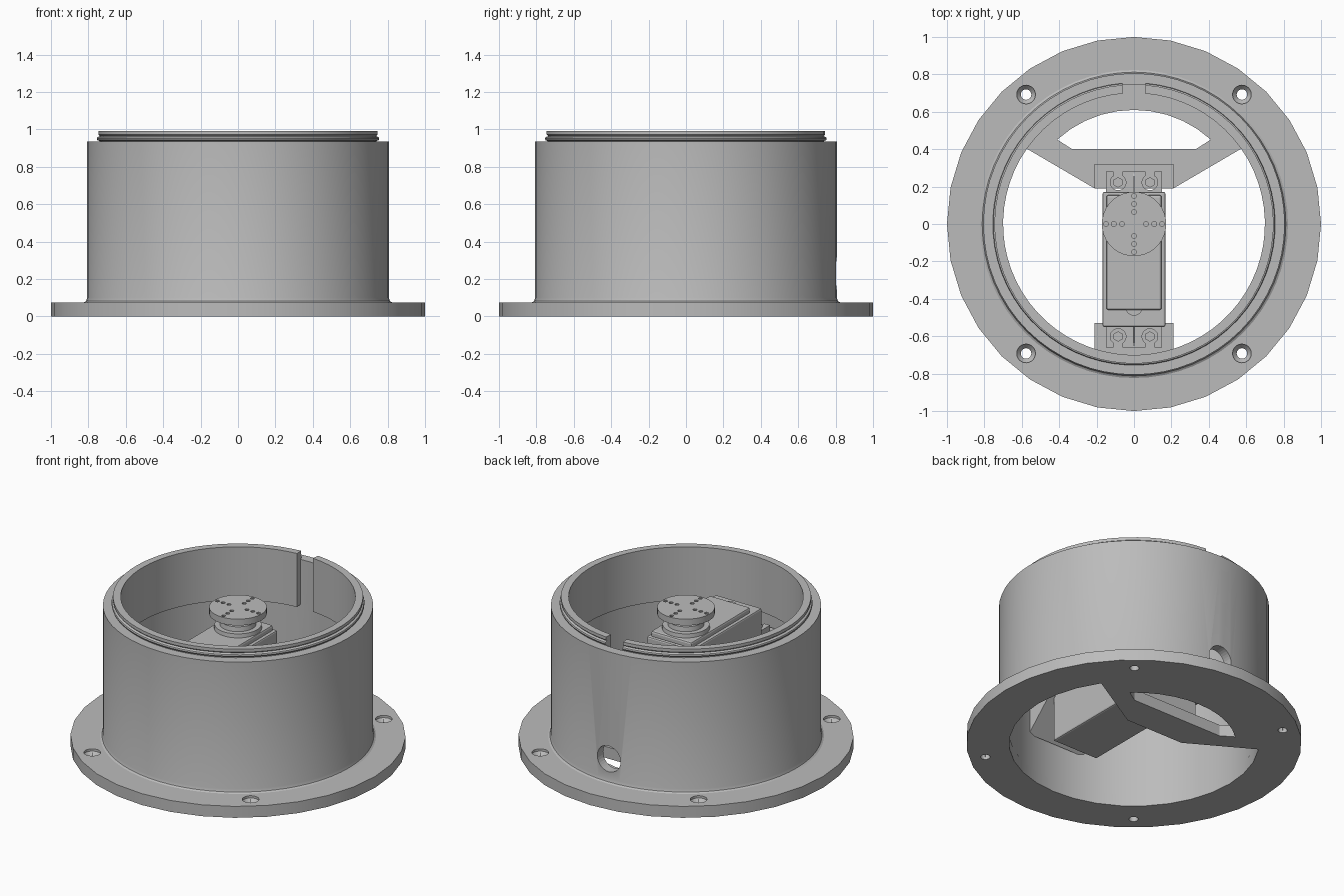
import bpy, bmesh
from math import sin, cos, pi, radians, asin
from mathutils import Matrix, Vector

if "Cube" in bpy.data.objects:
    bpy.data.objects.remove(bpy.data.objects["Cube"])

grey = bpy.data.materials.new("plain_grey")
grey.use_nodes = True
GREY = (0.5, 0.5, 0.5, 1)
grey.diffuse_color = GREY
grey.node_tree.nodes["Principled BSDF"].inputs["Base Color"].default_value = GREY


def finish(bm, name):
    bmesh.ops.recalc_face_normals(bm, faces=bm.faces)
    me = bpy.data.meshes.new(name)
    bm.to_mesh(me)
    bm.free()
    me.materials.append(grey)
    ob = bpy.data.objects.new(name, me)
    bpy.context.collection.objects.link(ob)
    return ob


def lathe(name, profile, steps, start=0.0, sweep=2 * pi, at=(0, 0)):
    """Revolve a closed (radius, z) profile round a vertical axis."""
    bm = bmesh.new()
    full = sweep > 2 * pi - 0.001
    rings = []
    for i in range(steps if full else steps + 1):
        a = start + sweep * i / steps
        rings.append([bm.verts.new((at[0] + r * cos(a), at[1] + r * sin(a), z))
                      for r, z in profile])
    n = len(profile)
    for i in range(steps):
        p, q = rings[i], rings[(i + 1) % len(rings)]
        for j in range(n):
            k = (j + 1) % n
            bm.faces.new((p[j], q[j], q[k], p[k]))
    if not full:
        bm.faces.new(rings[0])
        bm.faces.new(rings[-1])
    return finish(bm, name)


def prism(name, outline, low, high, axis="Z"):
    """Extrude an outline along z, or a (y, z) outline along x."""
    bm = bmesh.new()
    place = (lambda u, v, h: (u, v, h)) if axis == "Z" else (lambda u, v, h: (h, u, v))
    face = bm.faces.new([bm.verts.new(place(u, v, low)) for u, v in outline])
    new = bmesh.ops.extrude_face_region(bm, geom=[face])["geom"]
    shift = Vector(place(0, 0, high - low))
    bmesh.ops.translate(bm, vec=shift, verts=[v for v in new if isinstance(v, bmesh.types.BMVert)])
    return finish(bm, name)


def box(name, x, y, z, bevel=0.0):
    ob = prism(name, [(x[0], y[0]), (x[1], y[0]), (x[1], y[1]), (x[0], y[1])], z[0], z[1])
    if bevel:
        mod = ob.modifiers.new("bevel", "BEVEL")
        mod.width, mod.segments = bevel, 2
    return ob


def disc(name, at, r1, r2, z, steps=24, turn=None):
    bm = bmesh.new()
    bmesh.ops.create_cone(bm, cap_ends=True, segments=steps, radius1=r1, radius2=r2, depth=z[1] - z[0])
    if turn:
        bmesh.ops.transform(bm, matrix=turn, verts=bm.verts)
    bmesh.ops.translate(bm, vec=(at[0], at[1], (z[0] + z[1]) / 2), verts=bm.verts)
    return finish(bm, name)


def cut(target, cutters):
    for c in cutters:
        mod = target.modifiers.new("cut", "BOOLEAN")
        mod.operation, mod.solver, mod.object = "DIFFERENCE", "EXACT", c
        c.hide_render = True
        c.hide_set(True)


def arc(r, a, b, n):
    return [(r * cos(radians(a + (b - a) * i / n)), r * sin(radians(a + (b - a) * i / n)))
            for i in range(n + 1)]


# Mounting flange with four countersunk screw holes
flange = lathe("flange", [(0.745, 0), (1, 0), (1, 0.075), (0.745, 0.075)], 32)
holes = []
for sx in (-1, 1):
    for sy in (-1, 1):
        p = (sx * 0.577, sy * 0.692)
        holes.append(lathe("screw_hole_cutter", [(0.001, -0.02), (0.028, -0.02), (0.028, 0.035),
                                                 (0.05, 0.06), (0.05, 0.1), (0.001, 0.1)], 24, at=p))
cut(flange, holes)

# Outer drum with a fillet at its foot and a cable hole at the back
drum = lathe("drum_wall", [(0.745, 0.02), (0.8, 0.02), (0.825, 0.074), (0.812, 0.082), (0.806, 0.1),
                           (0.806, 0.935), (0.745, 0.935)], 64)
cable = disc("cable_hole_cutter", (0, 0.78), 0.085, 0.085, (0.08, 0.38), 32,
             Matrix.Rotation(pi / 2, 4, "X"))
cut(drum, [cable])

# Split collar with a snap bead, open at the back
gap = asin(0.06 / 0.72)
collar = lathe("split_collar", [(0.70, 0.64), (0.741, 0.64), (0.741, 0.938), (0.752, 0.942), (0.755, 0.95),
                                (0.752, 0.958), (0.738, 0.964), (0.746, 0.972), (0.746, 0.992), (0.70, 0.992)],
               63, pi / 2 + gap, 2 * pi - 2 * gap)

# Floor bridge across the back, with a window
bridge = prism("floor_bridge", [(-0.21, 0.19), (0.21, 0.19), (0.62, 0.43)]
               + arc(0.755, 35, 145, 16) + [(-0.62, 0.43)], 0.0, 0.075)
window = prism("window_cutter", [(-0.33, 0.4), (0.33, 0.4)] + arc(0.61, 47.7, 132.3, 10), -0.05, 0.2)
cut(bridge, [window])

# Motor supports: a post on the bridge and a gusset on the front wall
post = box("rear_post", (-0.21, 0.21), (0.19, 0.32), (0.07, 0.54))
gusset = prism("front_gusset", [(-0.53, 0.54), (-0.53, 0.5), (-0.725, 0.31), (-0.725, 0.54)],
               -0.21, 0.21, "X")

# Motor case, raised lid and gear housing
case = box("motor_case", (-0.168, 0.168), (-0.55, 0.172), (0.2, 0.75), 0.01)
lid = box("motor_lid", (-0.148, 0.148), (-0.46, 0.155), (0.74, 0.785), 0.012)
housing = disc("gear_housing", (0, 0), 0.148, 0.14, (0.74, 0.81), 32)
bump = disc("lid_bump", (0, -0.445), 0.045, 0.045, (0.74, 0.77))

# Motor mounting ears with open screw slots, screws and a centre rib
for name, inner, outer in (("rear", 0.165, 0.28), ("front", -0.543, -0.66)):
    ear = box(name + "_ear", (-0.15, 0.15), sorted((inner, outer)), (0.541, 0.59))
    mid = (inner + outer) / 2
    slots = []
    for s in (-1, 1):
        x = s * 0.085
        slots.append(disc("slot_cutter", (x, mid), 0.042, 0.042, (0.5, 0.65)))
        slots.append(box("slot_cutter", (x - 0.024, x + 0.024),
                         sorted((mid, outer + (outer - mid) * 0.3)), (0.51, 0.64)))
        disc(name + "_screw", (x, mid), 0.028, 0.028, (0.535, 0.555), 6)
    cut(ear, slots)
    prism(name + "_rib", [(inner, 0.585), (inner, 0.65), (outer, 0.585)], -0.006, 0.006, "X")

# Output shaft and round horn with a cross of small holes
boss = disc("output_boss", (0, 0), 0.11, 0.105, (0.80, 0.84), 32)
shaft = disc("output_shaft", (0, 0), 0.085, 0.085, (0.83, 0.89), 32)
horn = disc("horn_disc", (0, 0), 0.172, 0.172, (0.88, 0.922), 40)
pins = []
for k in range(4):
    for r in (0.065, 0.108, 0.15):
        a = k * pi / 2
        pins.append(disc("horn_hole_cutter", (r * cos(a), r * sin(a)), 0.013, 0.013, (0.9, 0.95), 10))
cut(horn, pins)

# Smooth the turned parts, keeping their edges sharp
bpy.ops.object.select_all(action="DESELECT")
for ob in (drum, collar, flange, housing, boss, shaft, horn, bump):
    ob.select_set(True)
bpy.context.view_layer.objects.active = drum
bpy.ops.object.shade_smooth_by_angle(angle=radians(30))
